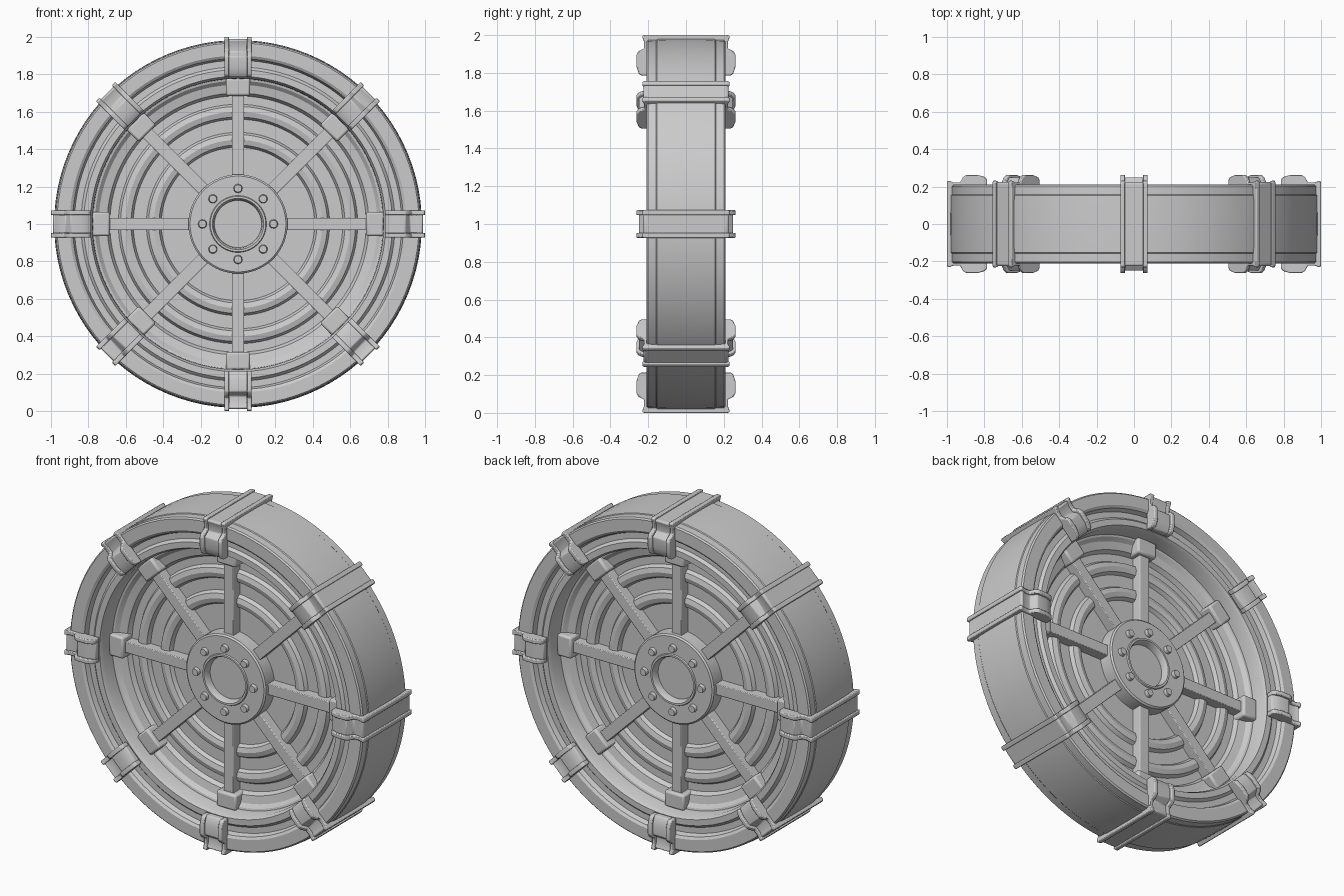
import bpy, bmesh, math
from mathutils import Matrix, Vector

if "Cube" in bpy.data.objects:
    bpy.data.objects.remove(bpy.data.objects["Cube"])

CENTRE = Matrix.Translation((0, 0, 1))
COUNT = 8


def finish(bm, name):
    bmesh.ops.remove_doubles(bm, verts=bm.verts, dist=1e-5)
    bmesh.ops.recalc_face_normals(bm, faces=bm.faces)
    mesh = bpy.data.meshes.new(name)
    bm.to_mesh(mesh)
    bm.free()
    mesh.shade_smooth()
    mesh.set_sharp_from_angle(angle=math.radians(30))
    return mesh


def place(mesh, name, matrix, bevel=0.0):
    ob = bpy.data.objects.new(name, mesh)
    bpy.context.collection.objects.link(ob)
    ob.matrix_world = matrix
    if bevel:
        mod = ob.modifiers.new("Bevel", 'BEVEL')
        mod.width = bevel
        mod.segments = 2
        mod.limit_method = 'ANGLE'
    return ob


def around(mesh, name, bevel=0.0):
    for i in range(COUNT):
        turn = Matrix.Rotation(i * math.tau / COUNT, 4, 'Y')
        place(mesh, f"{name}_{i + 1}", CENTRE @ turn, bevel)


def lathe(half, name, closed=False, steps=96):
    """Spin a (radius, y) half profile, mirrored in y, about the axle."""
    pts = half + [(r, -y) for r, y in reversed(half)]
    bm = bmesh.new()
    vs = [bm.verts.new((0, y, r)) for r, y in pts]
    pairs = list(zip(vs, vs[1:])) + ([(vs[-1], vs[0])] if closed else [])
    es = [bm.edges.new(p) for p in pairs if (p[0].co - p[1].co).length > 1e-6]
    bmesh.ops.spin(bm, geom=vs + es, cent=(0, 0, 0), axis=(0, 1, 0),
                   angle=math.tau, steps=steps, use_merge=True)
    return place(finish(bm, name), name, CENTRE)


def add_box(bm, lo, hi):
    size = [b - a for a, b in zip(lo, hi)]
    mid = [(a + b) / 2 for a, b in zip(lo, hi)]
    bmesh.ops.create_cube(bm, size=1, matrix=Matrix.Translation(mid) @ Matrix.Diagonal((*size, 1)))


def add_plate(bm, half, x0, x1):
    """Extrude a (y, z) half outline, mirrored in y, from x0 to x1."""
    pts = half + [(-y, z) for y, z in reversed(half)]
    face = bm.faces.new([bm.verts.new((x0, y, z)) for y, z in pts])
    out = bmesh.ops.extrude_face_region(bm, geom=[face])
    bmesh.ops.translate(bm, vec=Vector((x1 - x0, 0, 0)),
                        verts=[g for g in out["geom"] if isinstance(g, bmesh.types.BMVert)])
    if face.is_valid is False or len(face.link_loops if hasattr(face, "link_loops") else [1]) == 0:
        return
    if not any(f.is_valid and all(abs(v.co.x - x0) < 1e-6 for v in f.verts) for f in bm.faces):
        bm.faces.new([v for v in face.verts])


# Tread and stepped rim lip
lathe([(0.775, 0.03), (0.778, 0.165), (0.79, 0.188), (0.825, 0.188), (0.84, 0.172),
       (0.875, 0.172), (0.885, 0.2), (0.9, 0.21), (0.968, 0.21), (0.976, 0.202),
       (0.977, 0.158), (0.981, 0.153), (0.983, 0.05)], "rim", closed=True)

# Ribbed web disc
web = [(0.0, 0.03)]
for r in (0.45, 0.60):
    web += [(r - 0.04, 0.03), (r - 0.028, 0.052), (r, 0.06), (r + 0.028, 0.052), (r + 0.04, 0.03)]
web += [(0.685, 0.03), (0.70, 0.055), (0.745, 0.065), (0.765, 0.085), (0.785, 0.09)]
lathe(web, "web_disc")

# Hub flange, raised collar and axle plug
lathe([(0.125, 0.08), (0.13, 0.115), (0.137, 0.127), (0.148, 0.127), (0.152, 0.12),
       (0.256, 0.12), (0.265, 0.112)], "hub_flange", closed=True)
lathe([(0.0, 0.085), (0.13, 0.085)], "axle_plug", steps=64)

# Hub bolts on both faces
bm = bmesh.new()
for side in (-1, 1):
    m = Matrix.Translation((0, side * 0.127, 0.19)) @ Matrix.Rotation(side * -math.pi / 2, 4, 'X')
    bmesh.ops.create_cone(bm, cap_ends=True, segments=12, radius1=0.025, radius2=0.02,
                          depth=0.026, matrix=m)
around(finish(bm, "hub_bolts"), "hub_bolts")

# Spokes and their end blocks
bm = bmesh.new()
add_box(bm, (-0.033, -0.09, 0.22), (0.033, 0.09, 0.72))
around(finish(bm, "spoke"), "spoke", 0.004)
bm = bmesh.new()
add_box(bm, (-0.065, -0.115, 0.685), (0.065, 0.115, 0.78))
around(finish(bm, "spoke_block"), "spoke_block", 0.012)

# Clamps that wrap the tread: channel with two raised edges
outer = [(0.222, 1.0), (0.233, 0.993), (0.222, 0.965), (0.222, 0.93), (0.25, 0.915),
         (0.263, 0.895), (0.263, 0.835), (0.25, 0.795), (0.235, 0.785)]
inner = [(0.195, 0.785), (0.195, 0.965)]
bm = bmesh.new()
for s in (-1, 1):
    add_plate(bm, outer + inner, s * 0.047, s * 0.073)
slim = [(y - 0.014 if y > 0.24 else y - 0.007, z - 0.01 if z > 0.9 else z) for y, z in outer]
add_plate(bm, slim + inner, -0.05, 0.05)
around(finish(bm, "rim_clamp"), "rim_clamp", 0.005)
